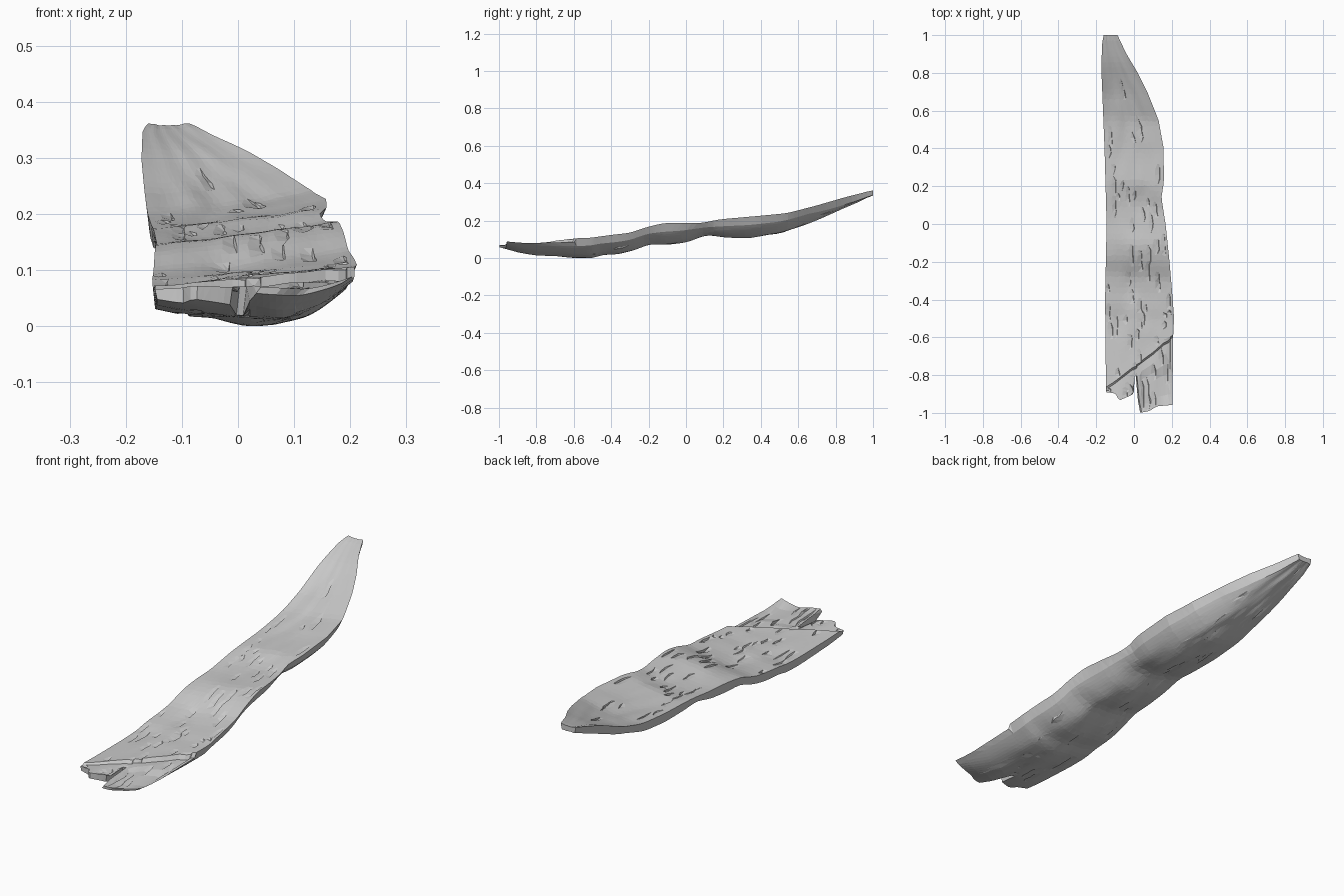
import bpy, bmesh, random
from mathutils import noise, Vector

if "Cube" in bpy.data.objects:
    bpy.data.objects.remove(bpy.data.objects["Cube"])

random.seed(7)


def interp(pts, v):
    """Piecewise linear lookup in a list of (position, value)."""
    if v <= pts[0][0]:
        return pts[0][1]
    for (a, p), (b, q) in zip(pts, pts[1:]):
        if v <= b:
            return p + (q - p) * (v - a) / (b - a)
    return pts[-1][1]


def soft(pts, v, r=.025):
    """Lookup with the corners rounded off."""
    return (interp(pts, v - r) + 2 * interp(pts, v) + interp(pts, v + r)) / 4


# plan outline: left and right edges (y, x)
LEFT = [(-1, -.147), (-.4, -.153), (0, -.145), (.4, -.156), (.8, -.172), (.95, -.17), (1, -.16)]
RIGHT = [(-1, .203), (-.6, .207), (-.5, .212), (-.4, .205), (-.2, .188), (0, .167), (.14, .145), (.22, .158),
         (.4, .157), (.55, .13), (.7, .07), (.8, .02), (.9, -.04), (.98, -.078), (1, -.087)]
# side profile: upper and lower lines (y, z)
UPPER = [(-1, .095), (-.8, .1), (-.6, .105), (-.5, .108), (-.4, .122), (-.28, .135), (-.2, .163),
         (-.1, .187), (.1, .186), (.2, .207), (.4, .225), (.55, .24), (.7, .28), (.85, .325), (1, .363)]
LOWER = [(-1, .06), (-.9, .03), (-.8, .015), (-.6, .002), (-.5, .004), (-.45, .02), (-.36, .022),
         (-.28, .04), (-.19, .075), (-.1, .07), (0, .085), (.11, .125), (.2, .112), (.35, .11),
         (.5, .13), (.7, .2), (.85, .272), (1, .338)]
# broken front end and diagonal edge of the snapped upper layer (x, y)
FRONT = [(-.15, -.89), (-.11, -.895), (-.095, -.9), (-.08, -.935), (-.01, -.905), (.0, -.81),
         (.022, -.8), (.03, -1), (.08, -.99), (.12, -.965), (.2, -.958)]
BREAK = [(-.15, -.878), (-.1, -.845), (.02, -.75), (.1, -.69), (.21, -.59)]
# cross ripples: front-facing steps in the upper surface (y, depth)
RIPPLE = [(-.6, 0), (-.45, .004), (-.36, .012), (-.28, .01), (-.14, .002), (-.06, .007),
          (.1, .015), (.17, .013), (.21, .004), (.4, .011), (.8, .012), (1, .003)]

NX, FRONT_ROWS, MID_ROWS, BACK_ROWS = 28, 7, 12, 52
ROWS = FRONT_ROWS + MID_ROWS + BACK_ROWS


def row_y(j, u):
    """Rows follow the broken end, then the snapped layer, then run straight."""
    x = -.147 + u * .349
    f, b = interp(FRONT, x), interp(BREAK, x)
    if j < FRONT_ROWS:
        return f + (b - f) * j / (FRONT_ROWS - 1)
    j -= FRONT_ROWS
    if j < MID_ROWS:
        return b + .012 + (-.45 - b - .012) * j / MID_ROWS
    y = -.45 + 1.45 * (j - MID_ROWS) / (BACK_ROWS - 1)
    return min(y, 1)


def point(i, j, top):
    u = i / NX
    y = row_y(j, u)
    if 0 < i < NX and FRONT_ROWS < j < ROWS - 1:
        u += random.uniform(-.25, .25) / NX
        y += random.uniform(-.005, .005)
    xl, xr = interp(LEFT, y), interp(RIGHT, y)
    # the scalloped steps lie slightly askew across the width
    s = y + .05 * (u - .5) * max(0, 1 - abs(y) * 1.2)
    hi, lo = soft(UPPER, s), soft(LOWER, s)
    t = hi - lo
    fade = min(1, (1 - y) * 3)
    bow = 4 * u * (1 - u)
    n = noise.noise(Vector((u * 5, y * 5, 3 if top else 9))) * .007
    z_top = hi - fade * .36 * t * (1 - u) ** 1.3 - soft(RIPPLE, s) * bow
    # hull-like underside, rising to both edges
    z_bot = lo + t * fade * (.27 * max(0, (.6 - u) / .6) ** 1.7 + .6 * max(0, (u - .6) / .4) ** 2)
    if top:
        if j < FRONT_ROWS:
            z_top -= .019 * min(1, .35 + u)
            if u > .52 and y < -.78:
                z_top -= .008
        return Vector((xl + (xr - xl) * u, y, max(z_top + n * bow, z_bot + .012)))
    # underside is narrower, so the side walls lean outwards
    inset_l, inset_r = .004, .018 * min(1, .3 + fade)
    x = xl + inset_l + (xr - xl - inset_l - inset_r) * u
    return Vector((x, y, max(0, min(z_bot + n * bow, z_top - .012))))


top = [[point(i, j, True) for i in range(NX + 1)] for j in range(ROWS)]
bot = [[point(i, j, False) for i in range(NX + 1)] for j in range(ROWS)]


def crack(grid, depth, j0, i, length):
    """Sharp one-sided split running along the grain."""
    for k in range(length):
        j = j0 + k
        if j < 1 or j >= ROWS - 2:
            continue
        f = 1 - abs(2 * (k + .5) / length - 1) * .6
        v, nb = grid[j][i], grid[j][i + 1]
        v.x += (nb.x - v.x) * .8
        v.z += depth * f


# grain splits, densest near the broken end
for _ in range(75):
    j0 = int(ROWS * .85 * random.random() ** 2)
    crack(top, -random.uniform(.003, .007), j0, random.randrange(1, NX - 1), random.randint(1, 3))
for _ in range(40):
    crack(bot, random.uniform(.002, .005), random.randrange(ROWS), random.randrange(2, NX - 2), random.randint(2, 4))

# skin both grids and close the rim
bm = bmesh.new()
T = [[bm.verts.new(p) for p in row] for row in top]
B = [[bm.verts.new(p) for p in row] for row in bot]
for j in range(ROWS - 1):
    for i in range(NX):
        bm.faces.new((T[j][i], T[j][i + 1], T[j + 1][i + 1], T[j + 1][i]))
        bm.faces.new((B[j][i], B[j + 1][i], B[j + 1][i + 1], B[j][i + 1]))
rim = ([(0, i) for i in range(NX)] + [(j, NX) for j in range(ROWS - 1)]
       + [(ROWS - 1, i) for i in range(NX, 0, -1)] + [(j, 0) for j in range(ROWS - 1, 0, -1)])
for (j, i), (q, p) in zip(rim, rim[1:] + rim[:1]):
    bm.faces.new((B[j][i], B[q][p], T[q][p], T[j][i]))
bmesh.ops.triangulate(bm, faces=bm.faces[:])
bmesh.ops.recalc_face_normals(bm, faces=bm.faces[:])

mesh = bpy.data.meshes.new("wood_splinter")
bm.to_mesh(mesh)
bm.free()
bpy.context.collection.objects.link(bpy.data.objects.new("wood_splinter", mesh))
